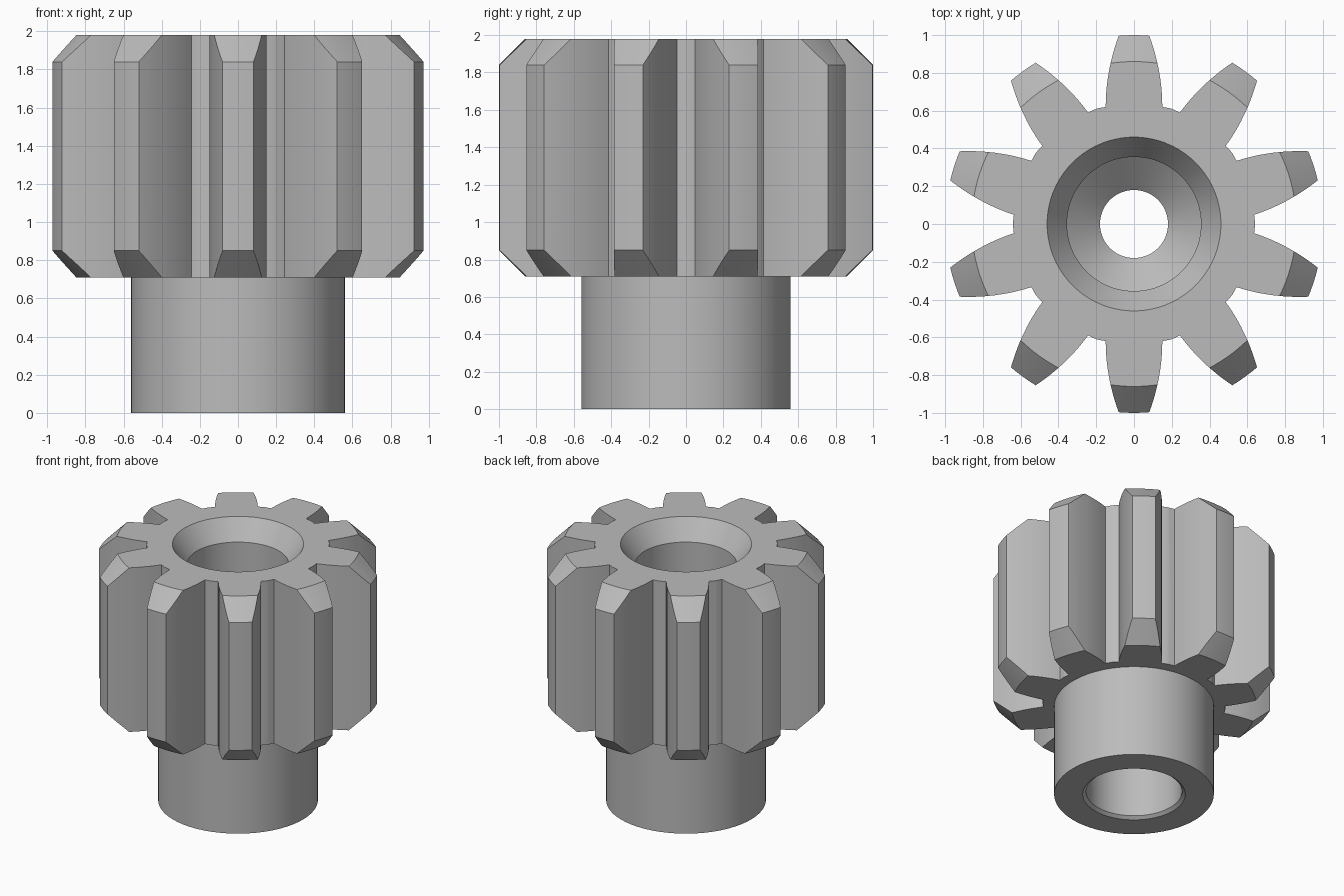
import bpy
import bmesh
from math import cos, sin, pi, tau
from mathutils import Matrix, Vector

TEETH = 10
SEGMENTS = 120

cube = bpy.data.objects.get("Cube")
if cube:
    bpy.data.objects.remove(cube)

steel = bpy.data.materials.new("grey_steel")
steel.use_nodes = True
grey = (0.5, 0.5, 0.5, 1)
steel.diffuse_color = grey
steel.node_tree.nodes["Principled BSDF"].inputs["Base Color"].default_value = grey


def make_object(name, bm):
    bmesh.ops.recalc_face_normals(bm, faces=bm.faces)
    mesh = bpy.data.meshes.new(name)
    bm.to_mesh(mesh)
    bm.free()
    mesh.materials.append(steel)
    obj = bpy.data.objects.new(name, mesh)
    bpy.context.collection.objects.link(obj)
    return obj


def lathe(name, profile):
    """Closed (radius, height) profile turned about z."""
    bm = bmesh.new()
    rings = [[bm.verts.new((r * cos(tau * i / SEGMENTS), r * sin(tau * i / SEGMENTS), z))
              for r, z in profile] for i in range(SEGMENTS)]
    for i, ring in enumerate(rings):
        following = rings[(i + 1) % SEGMENTS]
        for j in range(len(profile)):
            k = (j + 1) % len(profile)
            bm.faces.new((ring[j], following[j], following[k], ring[k]))
    return make_object(name, bm)


# Turned blank: hub, chamfered gear rim and stepped bore
outside = [(0.36, 0), (0.56, 0), (0.56, 0.71), (0.86, 0.71), (1, 0.85),
           (1, 1.84), (0.86, 1.98)]
bore = [(0.46, 1.98), (0.355, 1.83), (0.355, 1.1), (0.18, 0.95),
        (0.18, 0.72), (0.336, 0.6), (0.336, 0.02)]
pinion = lathe("pinion_gear", outside + bore)

# Gap between two neighbouring teeth, with bowed flanks
pitch = tau / TEETH
flank = []
for i in range(10):
    r = 0.62 + 0.05 * i
    flank.append(Vector((0.15 - 0.07 * ((r - 0.62) / 0.38) ** 2, r, 0)))
to_gap = Matrix.Rotation(pitch / 2, 3, "Z")
right_side = [to_gap @ p for p in flank]
left_side = [Vector((-p.x, p.y, 0)) for p in right_side]
outline = right_side + left_side[::-1] + [Vector((0, 0.642, 0))]

# Cutter: the gap repeated around the axis
bm = bmesh.new()
for t in range(TEETH):
    turn = Matrix.Rotation(pitch * (t + 0.5), 3, "Z")
    base = bm.faces.new([bm.verts.new(turn @ p + Vector((0, 0, 0.5))) for p in outline])
    top = bmesh.ops.extrude_face_region(bm, geom=[base], use_keep_orig=True)
    verts = [g for g in top["geom"] if isinstance(g, bmesh.types.BMVert)]
    bmesh.ops.translate(bm, verts=verts, vec=(0, 0, 1.7))
cutter = make_object("tooth_gap_cutter", bm)
cutter.hide_render = True

# Cut the teeth and bake the result
cut = pinion.modifiers.new("tooth_gaps", "BOOLEAN")
cut.operation = "DIFFERENCE"
cut.solver = "EXACT"
cut.object = cutter
bpy.context.view_layer.update()
graph = bpy.context.evaluated_depsgraph_get()
cut_mesh = bpy.data.meshes.new_from_object(pinion.evaluated_get(graph))
pinion.modifiers.clear()
pinion.data = cut_mesh
bpy.data.objects.remove(cutter)

# Smooth the curved walls, keep machined edges crisp
for obj in bpy.context.selected_objects:
    obj.select_set(False)
pinion.select_set(True)
bpy.context.view_layer.objects.active = pinion
bpy.ops.object.shade_smooth_by_angle(angle=pi / 9)
